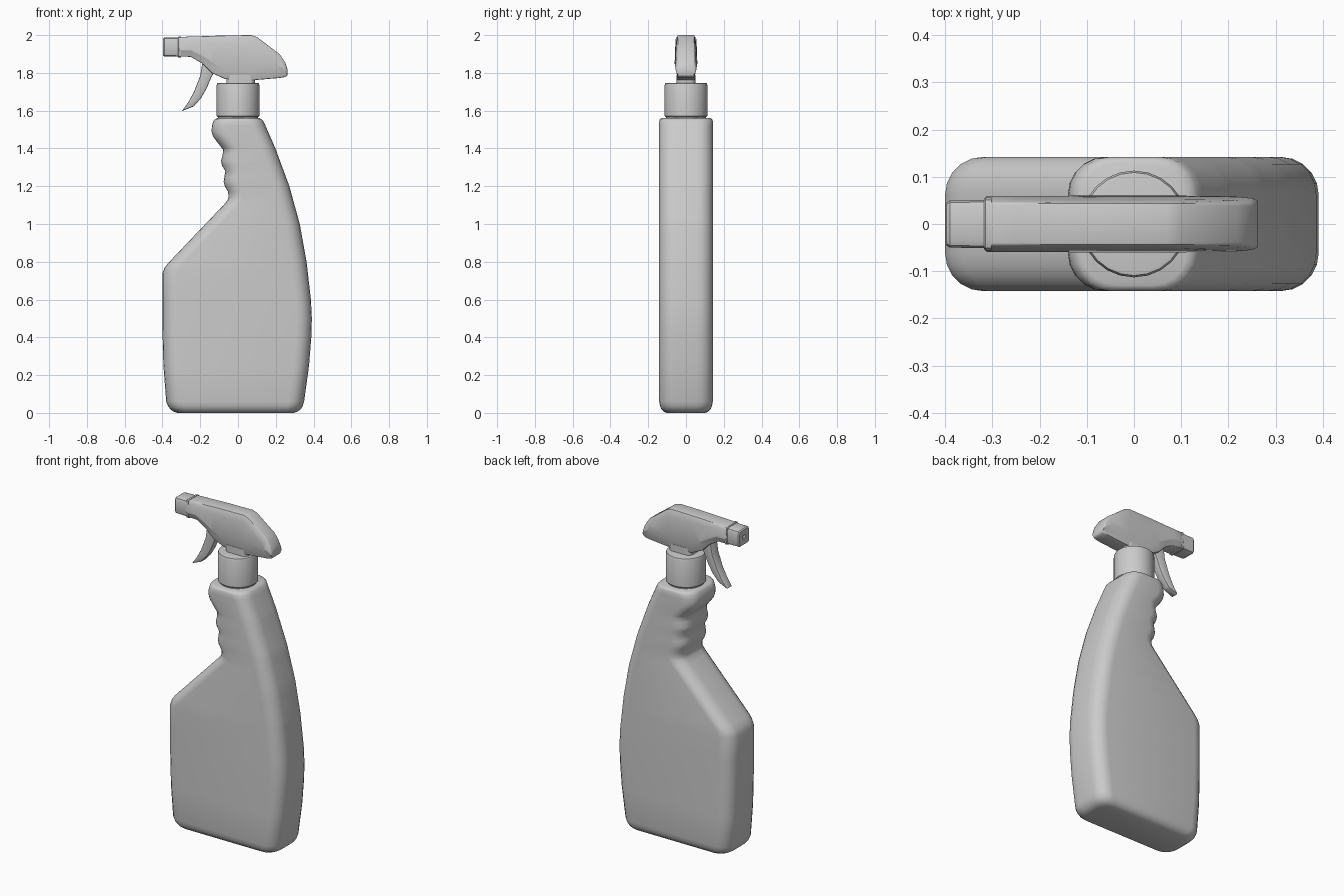
import bpy, bmesh, math

if "Cube" in bpy.data.objects:
    bpy.data.objects.remove(bpy.data.objects["Cube"])


def finish(name, bm, angle=35, bevel=0, segments=2):
    """Turn a bmesh into a named, smooth-shaded object."""
    bmesh.ops.recalc_face_normals(bm, faces=bm.faces)
    if bevel:
        edges = [e for e in bm.edges if len(e.link_faces) == 2 and e.calc_face_angle() > math.radians(25)]
        bmesh.ops.bevel(bm, geom=edges, offset=bevel, segments=segments,
                        profile=0.5, affect='EDGES', clamp_overlap=True)
    me = bpy.data.meshes.new(name)
    bm.to_mesh(me)
    bm.free()
    ob = bpy.data.objects.new(name, me)
    bpy.context.collection.objects.link(ob)
    bpy.ops.object.select_all(action='DESELECT')
    bpy.context.view_layer.objects.active = ob
    ob.select_set(True)
    bpy.ops.object.shade_smooth_by_angle(angle=math.radians(angle))
    return ob


def loft(rings):
    """Skin a list of equal-length closed rings, capping both ends."""
    bm = bmesh.new()
    rows = [[bm.verts.new(p) for p in ring] for ring in rings]
    n = len(rows[0])
    for a, b in zip(rows, rows[1:]):
        for i in range(n):
            j = (i + 1) % n
            bm.faces.new((a[i], a[j], b[j], b[i]))
    bm.faces.new(rows[0])
    bm.faces.new(rows[-1])
    return bm


def lerp(table, z):
    for (z0, v0), (z1, v1) in zip(table, table[1:]):
        if z <= z1:
            return v0 + (v1 - v0) * (z - z0) / (z1 - z0)
    return table[-1][1]


def rounded_rect(x0, x1, y, z, r, seg=5):
    pts = []
    for k, (cx, cy) in enumerate([(x1 - r, y - r), (x0 + r, y - r), (x0 + r, r - y), (x1 - r, r - y)]):
        for i in range(seg + 1):
            a = math.pi / 2 * (k + i / seg)
            pts.append((cx + r * math.cos(a), cy + r * math.sin(a), z))
    return pts


def lathe(profile, sides=24):
    return loft([[(r * math.cos(2 * math.pi * i / sides), r * math.sin(2 * math.pi * i / sides), z)
                  for i in range(sides)] for r, z in profile])


# Bottle: stacked rounded sections following the grip and back profiles
left = [(0, -.37), (.06, -.38), (.25, -.395), (.45, -.4), (.74, -.4), (.77, -.388), (.795, -.368),
        (1.1, -.077), (1.125, -.056), (1.14, -.051), (1.17, -.052), (1.2, -.07), (1.225, -.076),
        (1.25, -.072), (1.28, -.067), (1.31, -.085), (1.335, -.09), (1.365, -.081), (1.395, -.08),
        (1.44, -.115), (1.465, -.133), (1.49, -.14), (1.52, -.138), (1.545, -.13), (1.56, -.125)]
right = [(0, .345), (.06, .35), (.25, .376), (.4, .388), (.5, .391), (.6, .386), (.8, .363),
         (1.0, .327), (1.2, .272), (1.4, .198), (1.56, .128)]
inset = [(0, .05), (.006, .032), (.018, .016), (.035, .006), (.06, 0), (1.545, 0), (1.555, .005), (1.56, .015)]
zs = sorted({z for t in (left, right, inset) for z, _ in t} | {.87, .95, 1.05})
rings = []
for z in zs:
    d = lerp(inset, z)
    rings.append(rounded_rect(lerp(left, z) + d, lerp(right, z) - d, .142 - d * .8, z, .08 - d * .3))
finish("bottle", loft(rings), 40)

# Screw collar and the thin neck ring below it
finish("neck_ring", lathe([(.105, 1.55), (.105, 1.575)]))
finish("screw_collar", lathe([(.108, 1.566), (.113, 1.572), (.113, 1.735), (.109, 1.745), (.1, 1.747)]))

# Spray head: sections along x, widest at a crease on the lower side
stations = [  # x, top z, crease z, bottom z, width factor
    (-.315, 1.99, 1.92, 1.887, 1), (-.25, 1.992, 1.92, 1.885, 1), (-.19, 1.994, 1.89, 1.85, 1),
    (-.14, 1.996, 1.86, 1.80, 1), (-.07, 1.998, 1.855, 1.768, 1), (.07, 2.0, 1.85, 1.76, 1),
    (.1, 1.99, 1.85, 1.763, 1), (.22, 1.9, 1.835, 1.773, .97), (.25, 1.855, 1.82, 1.778, .93),
    (.262, 1.82, 1.80, 1.785, .88)]
sections = []
for x, t, c, b, w in stations:
    half = [(.045, t), (.052, t - (t - c) * .3), (.06, c), (.05, c - (c - b) * .5), (.046, b)]
    sections.append([(x, y * w, z) for y, z in half] + [(x, -y * w, z) for y, z in reversed(half)])
finish("spray_head", loft(sections), 35, .005)

# Stem joining the head to the collar
finish("head_stem", loft([rounded_rect(-.062, .09, .05, z, .03) for z in (1.735, 1.79)]))


# Nozzle: squared barrel with chamfered corners, recessed outlet and a rim
def square_ring(x, s, zc=1.937):
    return [(x, p[0] * s, zc + p[1] * s) for p in rounded_rect(-1, 1, 1, 0, .3, 2)]


finish("nozzle", loft([square_ring(x, s) for x, s in
       [(-.305, .051), (-.39, .05), (-.397, .045), (-.397, .012), (-.38, .01)]]), 30)
finish("nozzle_rim", loft([square_ring(x, s) for x, s in [(-.318, .053), (-.314, .056), (-.302, .056)]]), 30)

# Trigger: curved finger lever, narrowing to its tip
front = [(-.175, 1.89), (-.19, 1.845), (-.2, 1.785), (-.233, 1.7), (-.265, 1.642), (-.298, 1.597)]
back = [(-.1, 1.87), (-.115, 1.82), (-.14, 1.78), (-.165, 1.72), (-.195, 1.667), (-.235, 1.622)]
rings = []
for i, ((fx, fz), (bx, bz)) in enumerate(zip(front, back)):
    w = .036 - .002 * i
    rings.append([(fx, -w, fz), (fx, w, fz), (bx, w * .85, bz), (bx, -w * .85, bz)])
finish("trigger", loft(rings), 35, .006)
